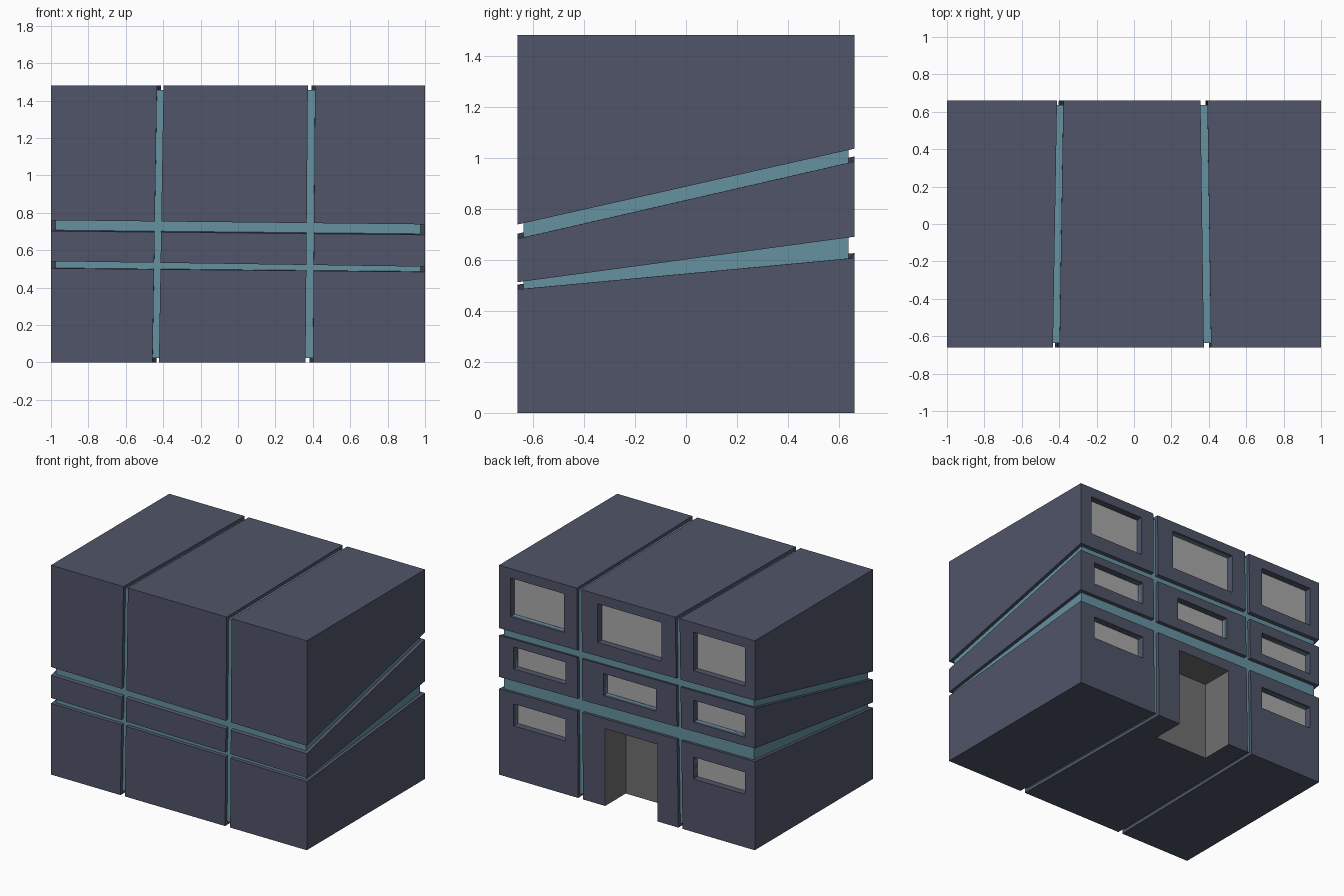
import bpy, bmesh

if "Cube" in bpy.data.objects:
    bpy.data.objects.remove(bpy.data.objects["Cube"])

HY, TOP, INSET = 0.66, 1.48, 0.023


def material(name, rgb):
    m = bpy.data.materials.new(name)
    m.diffuse_color = (*rgb, 1)
    m.use_nodes = True
    m.node_tree.nodes["Principled BSDF"].inputs["Base Color"].default_value = m.diffuse_color
    return m


NAVY = material("navy", (0.08, 0.09, 0.14))
TEAL = material("teal", (0.13, 0.29, 0.35))
PANE = material("pane_grey", (0.40, 0.40, 0.40))
DARK = material("door_grey", (0.16, 0.16, 0.16))


def finish(name, bm, mat=None):
    me = bpy.data.meshes.new(name)
    bm.to_mesh(me)
    bm.free()
    ob = bpy.data.objects.new(name, me)
    bpy.context.collection.objects.link(ob)
    if mat:
        me.materials.append(mat)
    return ob


def add_hex(bm, corners):
    """Six-sided solid; corners run with z fastest, then y, then x."""
    v = [bm.verts.new(c) for c in corners]
    quads = ((0, 1, 3, 2), (4, 6, 7, 5), (0, 4, 5, 1),
             (2, 3, 7, 6), (0, 2, 6, 4), (1, 5, 7, 3))
    faces = [bm.faces.new([v[i] for i in q]) for q in quads]
    bmesh.ops.recalc_face_normals(bm, faces=faces)
    return faces


def add_box(bm, x, y, z):
    return add_hex(bm, [(a, b, c) for a in x for b in y for c in z])


def corner(px, y, pz):
    """Meet of x = c + a*y + b*z and z = c + a*x + b*y at a given y."""
    x, z = px[0], pz[0]
    for _ in range(12):
        x = px[0] + px[1] * y + px[2] * z
        z = pz[0] + pz[1] * x + pz[2] * y
    return x, y, z


# Slanted groove planes bounding the columns and the storeys
COLS = {"right": ((0.391, -0.015, 0.0075), (1, 0, 0)),
        "middle": ((-0.4125, 0.0155, 0.0165), (0.352, -0.0137, 0.0085)),
        "left": ((-1, 0, 0), (-0.446, 0.0165, 0.0158))}
ROWS = {"lower": ((0, 0, 0), (0.555, -0.0095, 0.0932)),
        "mid": ((0.6155, -0.0145, 0.135), (0.8435, -0.010, 0.2295)),
        "upper": ((0.8975, -0.011, 0.225), (TOP, 0, 0))}

# Window openings on the back wall and the door opening
SIDE_R, SIDE_L = (0.48, 0.885), (-0.925, -0.52)
WINDOWS = {("upper", "right"): ((0.49, 0.91), (1.14, 1.413)),
           ("upper", "middle"): ((-0.272, 0.228), (1.14, 1.413)),
           ("upper", "left"): (SIDE_L, (1.14, 1.413)),
           ("mid", "right"): (SIDE_R, (0.777, 0.932)),
           ("mid", "middle"): ((-0.227, 0.183), (0.777, 0.932)),
           ("mid", "left"): (SIDE_L, (0.777, 0.932)),
           ("lower", "right"): (SIDE_R, (0.375, 0.53)),
           ("lower", "left"): (SIDE_L, (0.375, 0.53))}
DOOR_X, DOOR_Y, DOOR_TOP = (-0.24, 0.17), 0.43, 0.545
POCKET = HY - 0.05

# Cutter for all recesses
bm = bmesh.new()
for x, z in WINDOWS.values():
    add_box(bm, x, (POCKET, HY + 0.1), z)
e = 0.001
add_box(bm, (DOOR_X[0] - e, DOOR_X[1] + e), (DOOR_Y - e, HY + 0.1), (-0.1, DOOR_TOP + e))
cutter = finish("recess_cutter", bm)
cutter.hide_render = True
cutter.display_type = 'WIRE'


def carve(ob):
    mod = ob.modifiers.new("recesses", 'BOOLEAN')
    mod.operation, mod.solver, mod.object = 'DIFFERENCE', 'EXACT', cutter


# Nine facade blocks
for row, zs in ROWS.items():
    for col, xs in COLS.items():
        bm = bmesh.new()
        add_hex(bm, [corner(px, y, pz) for px in xs for y in (-HY, HY) for pz in zs])
        carve(finish(f"block_{row}_{col}", bm, NAVY))

# Inner core seen in the grooves
bm = bmesh.new()
add_box(bm, (-1 + INSET, 1 - INSET), (-HY + INSET, HY - INSET), (INSET, TOP - INSET))
carve(finish("core", bm, TEAL))

# Window panes, edges buried in the walls
for (row, col), (x, z) in WINDOWS.items():
    bm = bmesh.new()
    add_box(bm, (x[0] - e, x[1] + e), (POCKET - 0.01, POCKET + 0.004), (z[0] - e, z[1] + e))
    finish(f"pane_{row}_{col}", bm, PANE)

# Door recess lining, open to the back and below
bm = bmesh.new()
faces = add_box(bm, DOOR_X, (DOOR_Y, HY), (0, DOOR_TOP))
bmesh.ops.delete(bm, geom=[faces[3], faces[4]], context='FACES')
bmesh.ops.reverse_faces(bm, faces=bm.faces[:])
finish("door_recess", bm, DARK)
